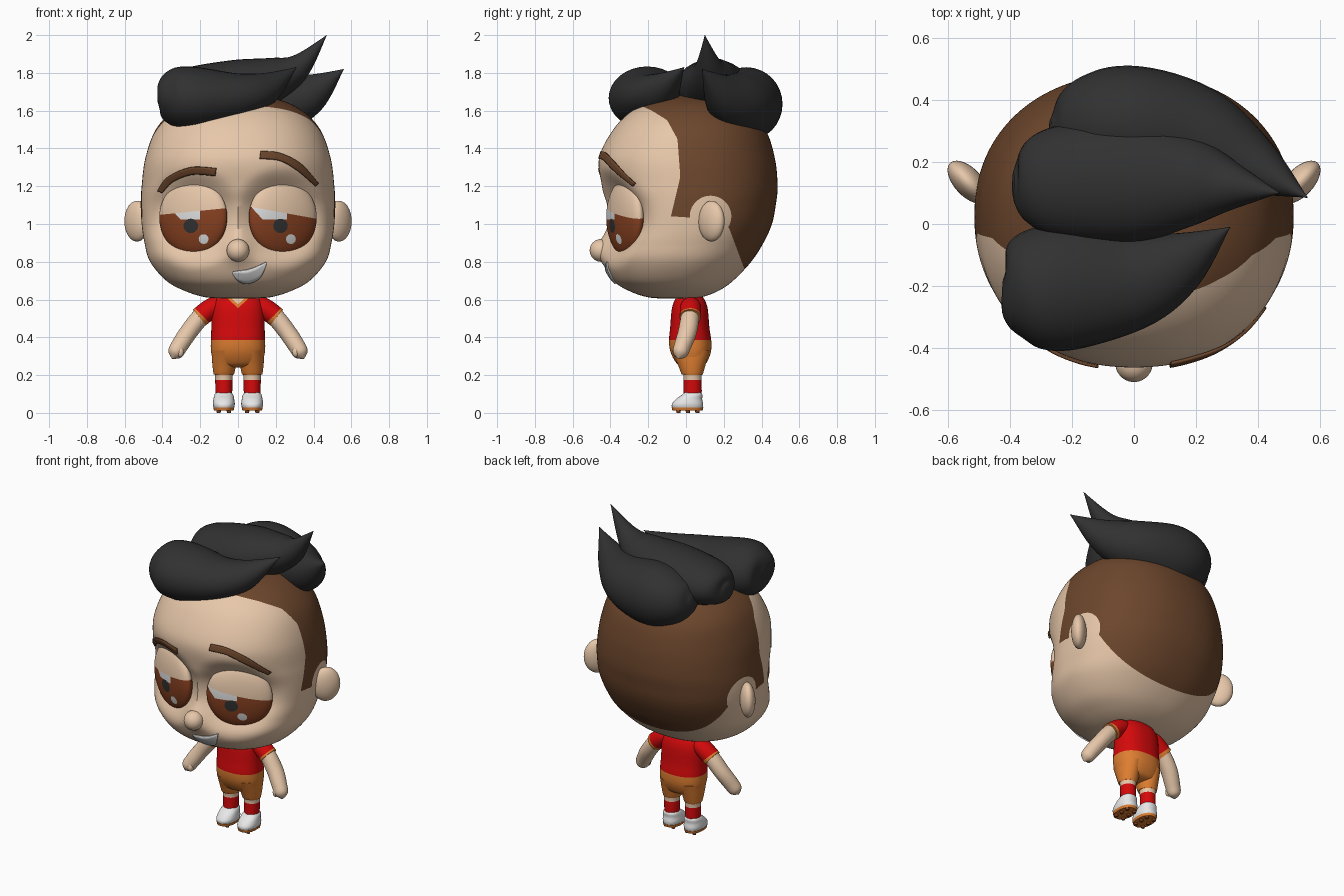
import bpy, bmesh, math
from mathutils import Vector, Matrix
from mathutils.bvhtree import BVHTree

if "Cube" in bpy.data.objects:
    bpy.data.objects.remove(bpy.data.objects["Cube"])

COLOURS = {"skin": (233, 201, 171), "brown_hair": (108, 70, 44), "black_hair": (49, 49, 50),
           "red_cloth": (212, 9, 11), "orange_cloth": (222, 126, 49), "white": (238, 238, 238),
           "iris_brown": (134, 64, 32), "eye_white": (222, 222, 222)}
MATS = {}
for name, rgb in COLOURS.items():
    MATS[name] = bpy.data.materials.new(name)
    MATS[name].diffuse_color = [(c / 255 / 12.92 if c < 11 else ((c / 255 + .055) / 1.055) ** 2.4)
                                for c in rgb] + [1]


def cut(bm, field):
    """Cut clean edges into the faces where field(point) changes sign."""
    new = []
    for e in list(bm.edges):
        a, b = e.verts
        fa = field(a.co) > 0
        if fa != (field(b.co) > 0):
            lo, hi = 0.0, 1.0
            for _ in range(12):
                mid = (lo + hi) / 2
                if (field(a.co.lerp(b.co, mid)) > 0) == fa:
                    lo = mid
                else:
                    hi = mid
            new.append(bmesh.utils.edge_split(e, a, min(max(lo, .02), .98))[1])
    bmesh.ops.connect_verts(bm, verts=new)


def finish(name, bm, rule, cuts=()):
    """Turn a bmesh into an object; rule is a colour name or a function of face centre."""
    for field in cuts:
        cut(bm, field)
    bmesh.ops.recalc_face_normals(bm, faces=bm.faces)
    me = bpy.data.meshes.new(name)
    used = []
    for f in bm.faces:
        col = rule if isinstance(rule, str) else rule(f.calc_center_median())
        if col not in used:
            used.append(col)
        f.material_index = used.index(col)
    bm.to_mesh(me)
    bm.free()
    for col in used:
        me.materials.append(MATS[col])
    me.shade_smooth()
    me.set_sharp_from_angle(angle=math.radians(50))
    ob = bpy.data.objects.new(name, me)
    bpy.context.collection.objects.link(ob)
    return ob


def spline(pts, steps):
    """Catmull-Rom through tuples of any length."""
    out = []
    for i in range(len(pts) - 1):
        a, b, c, d = pts[max(i - 1, 0)], pts[i], pts[i + 1], pts[min(i + 2, len(pts) - 1)]
        for k in range(steps + (i == len(pts) - 2)):
            t = k / steps
            out.append([.5 * (2 * q + (r - p) * t + (2 * p - 5 * q + 4 * r - s) * t * t
                              + (3 * q - p - 3 * r + s) * t ** 3) for p, q, r, s in zip(a, b, c, d)])
    return out


def interp(table, v):
    for (a, p), (b, q) in zip(table, table[1:]):
        if v <= b:
            return p + (q - p) * max(0, (v - a) / (b - a))
    return table[-1][1]


def tube(name, pts, rule, n=32, steps=6, upright=False, power=2.0, shape=None, cuts=()):
    """Loft of oval rings; each point is x, y, z, half width, half depth."""
    bm = bmesh.new()
    path = spline(pts, steps)
    rings = []
    for i, p in enumerate(path):
        c = Vector(p[:3])
        side, up = Vector((1, 0, 0)), Vector((0, 1, 0))
        if not upright:
            t = (Vector(path[min(i + 1, len(path) - 1)][:3]) - Vector(path[max(i - 1, 0)][:3])).normalized()
            side = t.cross(Vector((0, 0, 1))).normalized()
            up = side.cross(t)
        ring = []
        for k in range(n):
            cs, sn = math.cos(k * math.tau / n), math.sin(k * math.tau / n)
            u = math.copysign(abs(cs) ** (2 / power), cs) * max(p[3], .001)
            w = math.copysign(abs(sn) ** (2 / power), sn) * max(p[4], .001)
            v = c + side * u + up * w
            ring.append(bm.verts.new(shape(v) if shape else v))
        rings.append(ring)
    for r, q in zip(rings, rings[1:]):
        for k in range(n):
            bm.faces.new((r[k], r[(k + 1) % n], q[(k + 1) % n], q[k]))
    bm.faces.new(rings[0])
    bm.faces.new(rings[-1])
    return finish(name, bm, rule, cuts)


def ball(name, loc, scale, rule, turn=0, u=32, v=20, cuts=()):
    bm = bmesh.new()
    m = (Matrix.Translation(loc) @ Matrix.Rotation(turn, 4, 'Z') @ Matrix.Diagonal((*scale, 1))
         @ Matrix.Rotation(math.pi / 2, 4, 'X'))
    bmesh.ops.create_uvsphere(bm, u_segments=u, v_segments=v, radius=1, matrix=m)
    return finish(name, bm, rule, cuts)


# Head: stacked rings (z, half width, front y, back y) with eye sockets and a nose bridge
HEAD = [(.605, .05, -.10, 0), (.612, .17, -.20, .08), (.645, .28, -.30, .17), (.70, .38, -.385, .25),
        (.80, .465, -.435, .345), (.90, .495, -.44, .41), (1.0, .51, -.425, .455), (1.1, .515, -.425, .475),
        (1.2, .51, -.445, .485), (1.35, .49, -.46, .47), (1.5, .435, -.385, .42), (1.6, .34, -.285, .32),
        (1.66, .21, -.16, .2), (1.69, .01, -.01, .02)]
HAIRLINE = [(.76, .31), (1.0, .22), (1.028, .2), (1.04, -.08), (1.25, -.03), (1.45, -.045),
            (1.55, -.1), (1.6, -.18), (1.64, -.27), (1.7, -.3)]


def face_shape(v):
    if v.y < 0:
        d2 = ((abs(v.x) - .235) / .19) ** 2 + ((v.z - 1.03) / .19) ** 2
        v.y += .13 * max(0, 1 - d2 / 2.2) ** 2 - .035 * math.exp(-(v.x ** 2 + (v.z - .86) ** 2) / .004)
    return v


def hair_field(c):
    return min(c.z - .755, c.y - interp(HAIRLINE, c.z), math.hypot(c.y - .13, c.z - 1.04) - .11)


head = tube("head", [(0, (f + b) / 2, z, a, (b - f) / 2) for z, a, f, b in HEAD],
            lambda c: "brown_hair" if hair_field(c) > 0 else "skin",
            n=160, steps=9, upright=True, power=2.2, shape=face_shape, cuts=[hair_field])
skull = BVHTree.FromPolygons([v.co for v in head.data.vertices], [p.vertices[:] for p in head.data.polygons])


def strip(name, top, bottom, col, lift):
    """Thin plate lying on the face between two curves of (x, z)."""
    bm = bmesh.new()
    cols = []
    for p, q in zip(spline(top, 8), spline(bottom, 8)):
        cols.append([])
        for k in range(5):
            x, z = (a + (b - a) * k / 4 for a, b in zip(p, q))
            hit = skull.ray_cast(Vector((x, -2, z)), Vector((0, 1, 0)))[0]
            cols[-1].append(bm.verts.new((x, hit.y - lift, z)))
    for a, b in zip(cols, cols[1:]):
        for k in range(4):
            bm.faces.new((a[k], b[k], b[k + 1], a[k + 1]))
    mod = finish(name, bm, col).modifiers.new("thickness", 'SOLIDIFY')
    mod.thickness, mod.offset = .0095, 0


# Eyebrows and grin
strip("left_eyebrow", [(-.425, 1.175), (-.37, 1.25), (-.25, 1.30), (-.115, 1.295)],
      [(-.40, 1.165), (-.34, 1.225), (-.24, 1.262), (-.12, 1.255)], "brown_hair", .008)
strip("right_eyebrow", [(.12, 1.385), (.22, 1.375), (.33, 1.32), (.425, 1.215)],
      [(.115, 1.345), (.22, 1.335), (.31, 1.285), (.41, 1.20)], "brown_hair", .008)
strip("grin", [(-.03, .745), (.01, .752), (.05, .757), (.10, .775), (.15, .80)],
      [(-.028, .735), (0, .70), (.05, .685), (.115, .715), (.148, .78)], "eye_white", .004)


# Eyes: heavy lid, highlight, pupil and white are regions cut into the eyeball
def lid(c):
    return c.z - (1.09 - (c.x - .07) * .18 if c.x > 0 else 1.05 + (c.x + .4) * .1)


def highlight(c):
    return .026 - math.hypot(c.x - (.28 if c.x > 0 else -.182), c.z - .92)


def pupil(c):
    return .038 - math.hypot(c.x - (.225 if c.x > 0 else -.25), c.z - .99)


def white(c):
    start, end = (.075, .26) if c.x > 0 else (-.36, -.2)
    return min(c.x - start, end - c.x, c.z - max(1.025, 1.085 - (c.x - start) * 1.1))


def eye_colour(c):
    for field, col in ((lid, "skin"), (highlight, "eye_white"), (pupil, "black_hair"), (white, "eye_white")):
        if field(c) > 0:
            return col
    return "iris_brown"


for s, side in ((-1, "left"), (1, "right")):
    ball(side + "_eye", (s * .237, -.322, 1.035), (.196, .062, .2), eye_colour, s * math.radians(25), 96, 64,
         cuts=[lid, highlight, pupil, white])
    ball(side + "_ear", (s * .535, .135, 1.015), (.045, .085, .108), "skin", -s * .75)

ball("nose", (0, -.45, .86), (.06, .06, .06), "skin")

# Swept hair locks
tube("front_lock", [(-.425, -.22, 1.68, .04, .04), (-.40, -.22, 1.68, .13, .11), (-.33, -.21, 1.675, .19, .157),
                    (-.2, -.2, 1.665, .205, .163), (0, -.18, 1.675, .16, .125), (.15, -.12, 1.72, .1, .085),
                    (.31, -.01, 1.83, 0, 0)], "black_hair")
tube("middle_lock", [(-.39, .13, 1.68, .04, .04), (-.355, .13, 1.68, .12, .09), (-.25, .135, 1.70, .18, .13),
                     (0, .14, 1.72, .2, .15), (.2, .135, 1.77, .14, .115), (.33, .12, 1.84, .07, .065),
                     (.47, .1, 2.0, 0, 0)], "black_hair")
tube("back_lock", [(-.27, .31, 1.655, .03, .03), (-.235, .31, 1.65, .1, .1), (-.14, .32, 1.64, .165, .165),
                   (0, .32, 1.635, .19, .195), (.2, .275, 1.64, .17, .165), (.38, .19, 1.69, .1, .11),
                   (.56, .085, 1.82, 0, 0)], "black_hair")


# Torso: shirt with V collar over shorts
def waist(c):
    return .385 - c.z


def neck(c):
    return min(.02 - c.y, (c.z - .575) * 1.1 - abs(c.x))


def collar(c):
    return min(.02 - c.y, (c.z - .555) * 1.1 - abs(c.x))


def torso_colour(c):
    return ("orange_cloth" if waist(c) > 0 else "skin" if neck(c) > 0
            else "orange_cloth" if collar(c) > 0 else "red_cloth")


tube("torso", [(0, .02, .635, .03, .03), (0, .02, .625, .085, .055), (0, .02, .60, .12, .078), (0, .02, .55, .138, .095),
               (0, .02, .45, .141, .104), (0, .022, .38, .144, .112), (0, .025, .32, .142, .106),
               (0, .028, .265, .125, .08), (0, .028, .245, .08, .05), (0, .028, .24, .01, .01)],
     torso_colour, n=64, steps=7, upright=True, power=2.3, cuts=[waist, neck, collar])


def leg_colour(c):
    return "orange_cloth" if c.z > .2 else "skin" if c.z > .175 else "red_cloth"


def cuff(c):
    return abs(c.x) - c.z + .325


for s, side in ((-1, "left"), (1, "right")):
    # Arms and sleeves
    tube(side + "_sleeve", [(s * .06, .025, .575, .04, .035), (s * .13, .025, .56, .055, .052),
                            (s * .205, .022, .505, .056, .054)],
         lambda c: "orange_cloth" if cuff(c) > 0 else "red_cloth", cuts=[cuff])
    tube(side + "_arm", [(s * .12, .025, .56, .04, .04), (s * .19, .022, .515, .048, .048),
                         (s * .26, .008, .43, .05, .047), (s * .31, -.018, .355, .045, .045),
                         (s * .335, -.033, .312, .037, .038), (s * .348, -.042, .287, .002, .002)], "skin")
    ball(side + "_thumb", (s * .305, -.05, .322), (.018, .018, .028), "skin", u=16, v=10)
    # Legs, socks and shoes
    tube(side + "_leg", [(s * .073, .025, .33, .066, .1), (s * .073, .03, .26, .063, .075),
                         (s * .075, .033, .205, .054, .056), (s * .075, .035, .197, .047, .048),
                         (s * .075, .035, .10, .044, .048), (s * .075, .03, .06, .04, .045)],
         leg_colour, upright=True, cuts=[lambda c: c.z - .2, lambda c: c.z - .175])
    tube(side + "_shoe", [(s * .075, .008, .022, .052, .08), (s * .075, .008, .045, .058, .083),
                          (s * .075, .016, .072, .055, .07), (s * .075, .032, .095, .05, .055),
                          (s * .075, .035, .107, .042, .046)], "white", upright=True, power=2.3)
    tube(side + "_sole", [(s * .075, .008, .012, .052, .08), (s * .075, .008, .028, .056, .084)],
         "orange_cloth", steps=1, upright=True, power=2.3)
    for i, (dx, y) in enumerate((a, b) for a in (-.027, .027) for b in (-.04, .01, .06)):
        tube(f"{side}_stud_{i + 1}", [(s * .075 + dx, y, 0, .01, .01), (s * .075 + dx, y, .015, .013, .013)],
             "iris_brown", n=8, steps=1, upright=True)

for m in bpy.data.materials:
    if m.users and not m.is_grease_pencil:
        m.use_nodes = True
        m.node_tree.nodes["Principled BSDF"].inputs["Base Color"].default_value = m.diffuse_color
